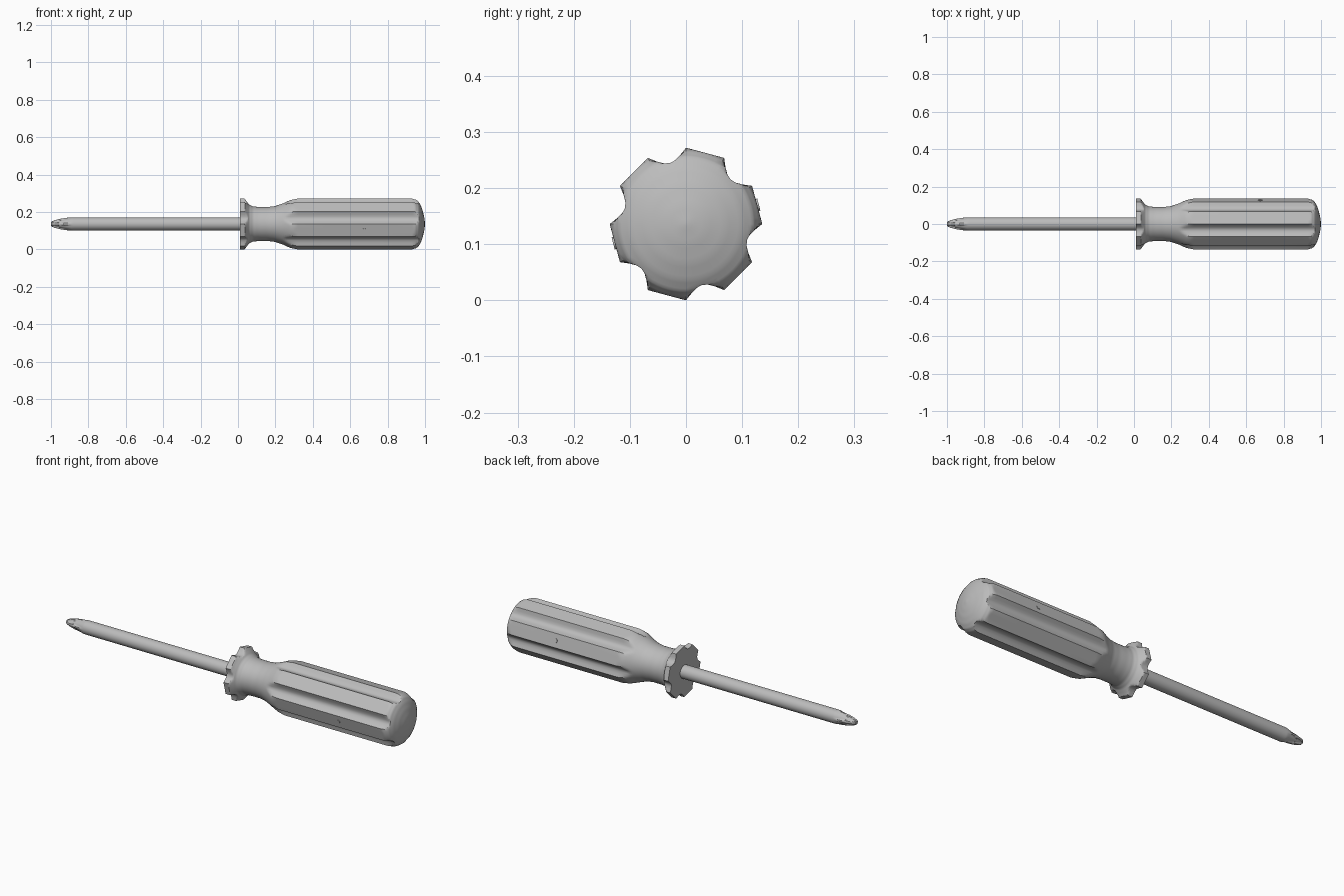
import bpy, bmesh, math
from math import sin, cos, pi, radians

AXIS_Z = 0.136
R_MAX = 0.136

cube = bpy.data.objects.get("Cube")
if cube:
    bpy.data.objects.remove(cube, do_unlink=True)

grey = bpy.data.materials.new("plain_grey")
grey.use_nodes = True
colour = (0.5, 0.5, 0.5, 1)
grey.diffuse_color = colour
grey.node_tree.nodes["Principled BSDF"].inputs["Base Color"].default_value = colour


def finish(name, bm, angle):
    bmesh.ops.recalc_face_normals(bm, faces=bm.faces)
    mesh = bpy.data.meshes.new(name)
    bm.to_mesh(mesh)
    bm.free()
    mesh.materials.append(grey)
    ob = bpy.data.objects.new(name, mesh)
    bpy.context.collection.objects.link(ob)
    bpy.ops.object.select_all(action="DESELECT")
    ob.select_set(True)
    bpy.context.view_layer.objects.active = ob
    bpy.ops.object.shade_smooth_by_angle(angle=radians(angle))
    return ob


def lathe(name, profile, segments, limit, steps, angle):
    """Spin (x, radius) points about the long axis, trimmed by limit(x, theta)."""
    points = [profile[0]]
    for (xa, ra), (xb, rb) in zip(profile, profile[1:]):
        for i in range(1, steps + 1):
            t = i / steps
            points.append((xa + (xb - xa) * t, ra + (rb - ra) * t))
    bm = bmesh.new()
    rings = []
    for x, r in points:
        ring = []
        for k in range(segments):
            a = 2 * pi * k / segments
            rr = min(r, limit(x, a))
            ring.append(bm.verts.new((x, rr * cos(a), AXIS_Z + rr * sin(a))))
        rings.append(ring)
    for a, b in zip(rings, rings[1:]):
        for k in range(segments):
            n = (k + 1) % segments
            bm.faces.new((a[k], a[n], b[n], b[k]))
    bm.faces.new(rings[0])
    bm.faces.new(rings[-1])
    return finish(name, bm, angle)


# Handle section: twelve sides, alternately flat and scooped out
def handle_limit(x, a):
    side, t = divmod(a / (pi / 6) + 1e-6, 1)
    r = R_MAX * cos(pi / 12) / cos((t - 0.5) * pi / 6)
    if int(side) % 2:
        r -= 0.019 * 4 * t * (1 - t)
    return r


# Handle: collar, narrow neck, fluted grip and domed end
handle_profile = [
    (0.01, R_MAX), (0.035, R_MAX), (0.045, 0.122), (0.06, 0.104), (0.08, 0.094),
    (0.11, 0.091), (0.16, 0.091), (0.20, 0.096), (0.24, 0.11), (0.28, 0.128),
    (0.32, R_MAX), (0.93, R_MAX), (0.95, 0.13), (0.965, 0.12), (0.977, 0.1),
    (0.988, 0.07), (0.996, 0.035), (1.0, 0.003)]
lathe("handle", handle_profile, 72, handle_limit, 4, 32)


# Cross tip: four ribs, with the flutes between them running out along the shaft
def tip_limit(x, a):
    rib = 0.007 / max(1e-4, min(abs(sin(a)), abs(cos(a))))
    core = 0.009 + 0.028 * max(0, (x + 1) / 0.12)
    return max(rib, core)


shaft_profile = [
    (-1.0, 0.009), (-0.995, 0.014), (-0.98, 0.02), (-0.95, 0.028), (-0.92, 0.033),
    (-0.89, 0.035), (-0.87, 0.035), (0.02, 0.035)]
lathe("shaft", shaft_profile, 48, tip_limit, 3, 35)


# Small round marks on opposite flats of the grip
for name, a in (("rear_grip_dot", 15), ("front_grip_dot", 195)):
    a = radians(a)
    bm = bmesh.new()
    bmesh.ops.create_cone(bm, cap_ends=True, segments=16, radius1=0.011,
                          radius2=0.011, depth=0.006)
    dot = finish(name, bm, 30)
    r = R_MAX * cos(pi / 12)
    dot.location = (0.675, r * cos(a), AXIS_Z + r * sin(a))
    dot.rotation_euler = (a - pi / 2, 0, 0)
    dot.rotation_euler.x += pi
